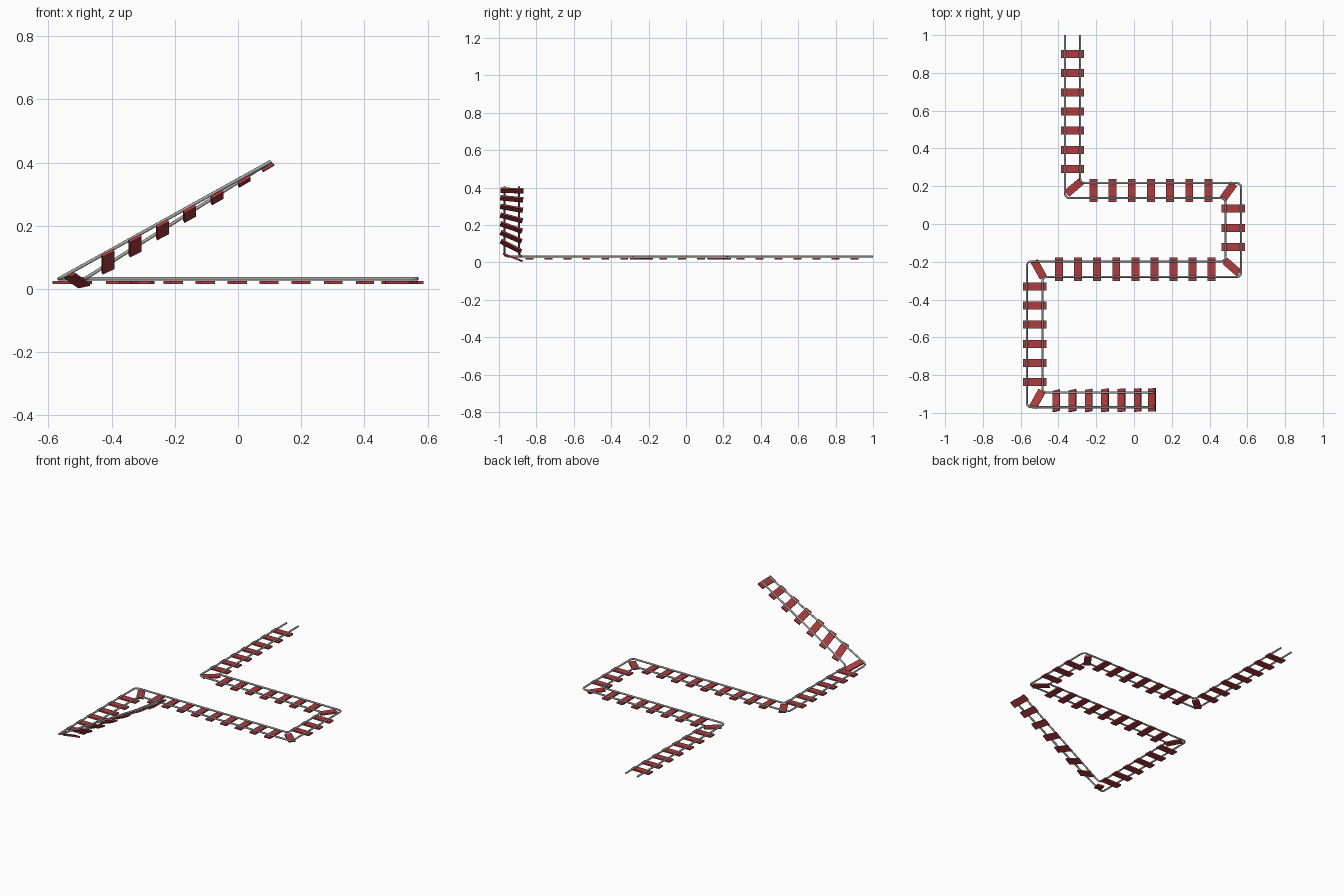
import bpy
from mathutils import Vector, Matrix

if "Cube" in bpy.data.objects:
    bpy.data.objects.remove(bpy.data.objects["Cube"])


def material(name, col):
    m = bpy.data.materials.new(name)
    m.diffuse_color = (*col, 1)
    m.use_nodes = True
    m.node_tree.nodes["Principled BSDF"].inputs["Base Color"].default_value = m.diffuse_color
    return m


RED = material("sleeper red", (0.42, 0.045, 0.05))
GREY = material("rail grey", (0.36, 0.36, 0.36))
Z, TOP = 0.032, 0.404          # rail height on the flat and at the top of the ramp
END = 0.105                    # x of the ramp end


def rounded(points, d, steps=6):
    """Replace each inner corner with a small smooth bend."""
    out = [points[0]]
    for a, b, c in zip(points, points[1:], points[2:]):
        p, q = b + (a - b).normalized() * d, b + (c - b).normalized() * d
        for i in range(steps + 1):
            t = i / steps
            out.append(p * (1 - t) ** 2 + b * 2 * t * (1 - t) + q * t * t)
    return out + [points[-1]]


def rail(name, xs, ys):
    # xs and ys alternate along the right-angled route
    flat = [(xs[0], 1.0), (xs[0], ys[0]), (xs[1], ys[0]), (xs[1], ys[1]),
            (xs[2], ys[1]), (xs[2], ys[2])]
    pts = [Vector((x, y, Z)) for x, y in flat] + [Vector((END, ys[2], TOP))]
    pts = rounded(pts, 0.027)
    cu = bpy.data.curves.new(name, 'CURVE')
    cu.dimensions = '3D'
    cu.bevel_depth = 0.0055
    cu.bevel_resolution = 3
    cu.use_fill_caps = True
    sp = cu.splines.new('POLY')
    sp.points.add(len(pts) - 1)
    for p, co in zip(sp.points, pts):
        p.co = (*co, 1)
    sp.use_smooth = True
    cu.materials.append(GREY)
    ob = bpy.data.objects.new(name, cu)
    bpy.context.collection.objects.link(ob)


def sleeper(name, centre, across, along, length=0.123):
    """Flat plank: long axis across the track, short axis along it."""
    u = Vector(across).normalized()
    v = Vector(along)
    v = (v - u * v.dot(u)).normalized()
    n = u.cross(v)
    if n.z < 0:
        v, n = -v, -n
    bpy.ops.mesh.primitive_cube_add(size=1)
    ob = bpy.context.object
    ob.name = name
    rot = Matrix((u, v, n)).transposed()
    ob.data.transform(rot.to_4x4() @ Matrix.Diagonal((length, 0.042, 0.009, 1)))
    ob.location = centre
    ob.data.materials.append(RED)


# two rails
rail("inner_rail", (-0.285, 0.567, -0.485), (0.217, -0.280, -0.892))
rail("outer_rail", (-0.365, 0.485, -0.567), (0.137, -0.198, -0.970))

# sleepers on the flat straights: start, step, count
ZS = 0.0205
X, Y = (1, 0, 0), (0, 1, 0)
for i in range(7):
    sleeper("sleeper_a", (-0.325, 0.9 - 0.1015 * i, ZS), X, Y)
    sleeper("sleeper_b", (-0.215 + 0.1015 * i, 0.177, ZS), Y, X)
for i in range(3):
    sleeper("sleeper_c", (0.526, 0.081 - 0.1015 * i, ZS), X, Y)
for i in range(9):
    sleeper("sleeper_d", (0.41 - 0.1008 * i, -0.239, ZS), Y, X)
for i in range(6):
    sleeper("sleeper_e", (-0.526, -0.33 - 0.1015 * i, ZS), X, Y)

# diagonal sleepers in the corners
for x, y, dx, dy in ((-0.318, 0.193, 0.085, 0.072), (0.5, 0.173, 0.065, 0.09),
                     (0.519, -0.228, 0.08, -0.07), (-0.504, -0.240, 0.05, -0.09)):
    sleeper("corner_sleeper", (x, y, ZS), (dx, dy, 0), (-dy, dx, 0), 0.1)
sleeper("ramp_corner_sleeper", (-0.511, -0.926, 0.027), (0.05, 0.09, -0.035),
        (0.87, -0.45, 0.2), 0.105)

# ramp sleepers roll with the two rails, which meet level at the top
for x in (-0.417, -0.331, -0.245, -0.159, -0.072, 0.014, 0.089):
    zo = Z + (TOP - Z) * (x + 0.567) / (END + 0.567)
    zi = Z + (TOP - Z) * (x + 0.485) / (END + 0.485)
    u, v = Vector((0, 0.078, zi - zo)), Vector((1, 0, 0.59))
    n = v.cross(u).normalized()
    sleeper("ramp_sleeper", Vector((x, -0.931, (zo + zi) / 2)) - n * 0.0115, u, v)
